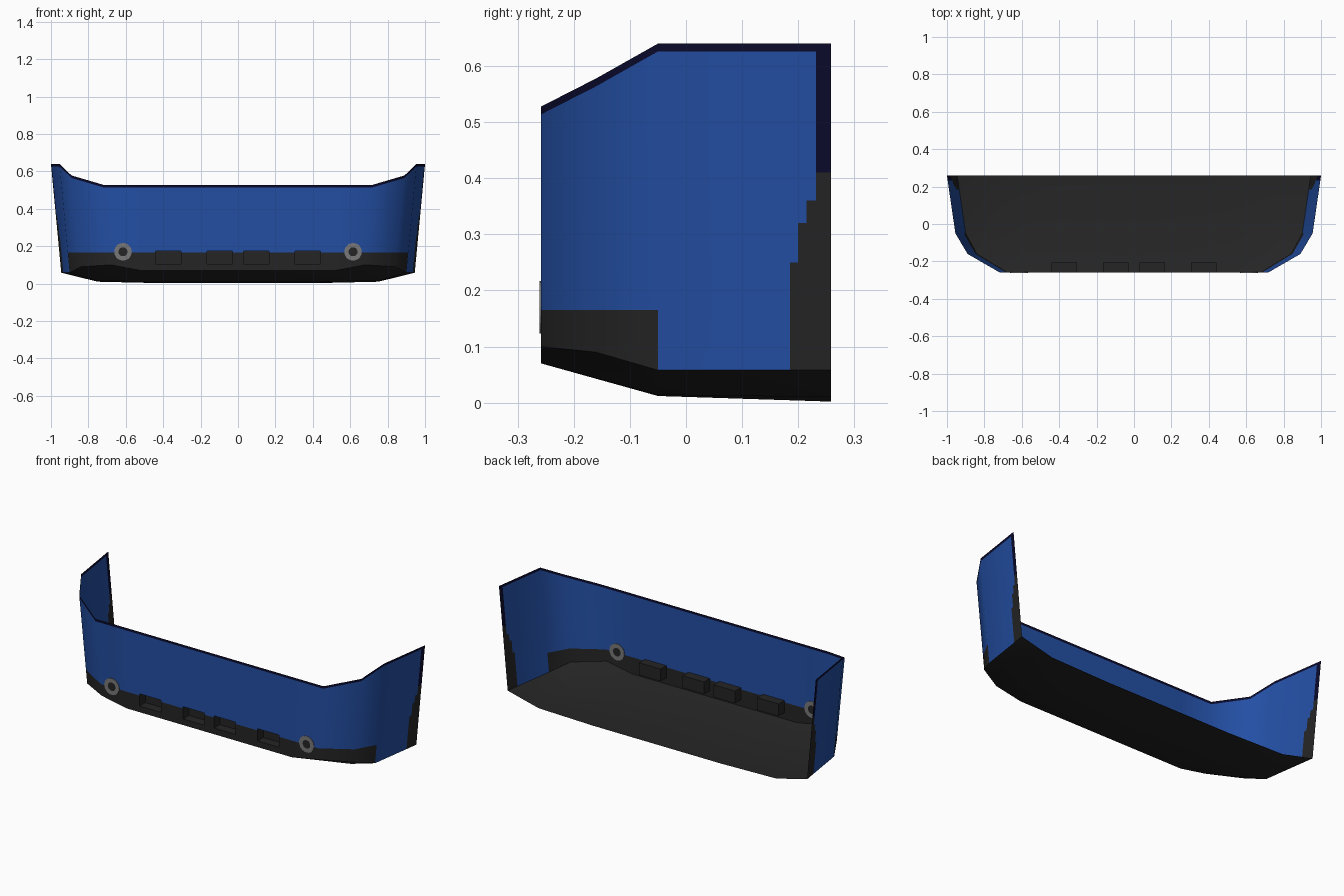
import bpy, bmesh, math
from mathutils import Matrix, Vector

cube = bpy.data.objects.get("Cube")
if cube:
    bpy.data.objects.remove(cube, do_unlink=True)


def material(name, rgb):
    m = bpy.data.materials.new(name)
    m.use_nodes = True
    m.diffuse_color = (*rgb, 1)
    node = m.node_tree.nodes["Principled BSDF"]
    node.inputs["Base Color"].default_value = (*rgb, 1)
    node.inputs["Roughness"].default_value = 0.7
    return m


BLUE = material("blue paint", (0.017, 0.078, 0.37))
DARK = material("dark plastic", (0.018, 0.018, 0.018))
NAVY = material("navy edge", (0.003, 0.003, 0.026))
GREY = material("grey trim", (0.19, 0.19, 0.19))


def finish(name, bm, mats, smooth=True):
    me = bpy.data.meshes.new(name)
    bm.to_mesh(me)
    bm.free()
    for m in mats:
        me.materials.append(m)
    ob = bpy.data.objects.new(name, me)
    bpy.context.collection.objects.link(ob)
    if smooth:
        bpy.ops.object.select_all(action='DESELECT')
        ob.select_set(True)
        bpy.context.view_layer.objects.active = ob
        bpy.ops.object.shade_smooth_by_angle(angle=math.radians(38))
    return ob


FRONT, BACK, MID = -0.258, 0.258, -0.05
RECESSES = ((0.03, 0.165), (0.305, 0.44))
REC_LOW, REC_HIGH, BAND = 0.105, 0.175, 0.165
ARCH = ((0.185, 0.25), (0.2, 0.32), (0.215, 0.36), (0.232, 0.41))

# Wall: columns of (bottom point, top point) from the centre to the rear end
columns = [(Vector((x, FRONT, 0.07)), Vector((x, FRONT, 0.528)))
           for x in (0, 0.03, 0.165, 0.305, 0.44, 0.52)]
corner = (Vector((0.68, FRONT, 0.1)), Vector((0.72, FRONT, 0.528)))
bend = (Vector((0.84, -0.16, 0.09)), Vector((0.89, -0.16, 0.578)))
side = (Vector((0.9, MID, 0.058)), Vector((0.955, MID, 0.64)))
rear = (Vector((0.945, BACK, 0.058)), Vector((1.0, BACK, 0.64)))
columns += [corner, bend, side]
for y, _ in ARCH:
    t = (y - MID) / (BACK - MID)
    columns.append(tuple(a.lerp(b, t) for a, b in zip(side, rear)))
columns.append(rear)


def column_points(low, high):
    levels = [REC_LOW, BAND, REC_HIGH] + [z for _, z in ARCH]
    levels = [low.z] + levels + [high.z - 0.014, high.z]
    return [low.lerp(high, (z - low.z) / (high.z - low.z)) for z in levels]


def wall_colour(c, row, last):
    if c.y < MID and c.z < BAND:
        return 1
    if any(c.y > y and c.z < z for y, z in ARCH):
        return 1
    if row == last or c.y > ARCH[-1][0]:
        return 2
    return 0


bm = bmesh.new()
for s in (1, -1):
    grid = [[bm.verts.new((s * p.x, p.y, p.z)) for p in column_points(*c)]
            for c in columns]
    last = len(grid[0]) - 2
    for a, b in zip(grid, grid[1:]):
        for r in range(last + 1):
            quad = [a[r], b[r], b[r + 1], a[r + 1]]
            f = bm.faces.new(quad if s > 0 else quad[::-1])
            c = f.calc_center_median()
            f.material_index = wall_colour(c, r, last)
            # openings for the recesses
            if REC_LOW < c.z < REC_HIGH and c.y < FRONT + 0.001 and any(
                    lo < abs(c.x) < hi for lo, hi in RECESSES):
                bm.faces.remove(f)
bmesh.ops.remove_doubles(bm, verts=bm.verts, dist=0.0001)
finish("bumper_wall", bm, [BLUE, DARK, NAVY])

# Recessed boxes, open at the front
for s, word in ((1, "left"), (-1, "right")):
    for (lo, hi), place in zip(RECESSES, ("inner", "outer")):
        bm = bmesh.new()
        depth = 0.052
        centre = Vector((s * (lo + hi) / 2, FRONT + depth / 2, (REC_LOW + REC_HIGH) / 2))
        size = Matrix.Diagonal((hi - lo, depth, REC_HIGH - REC_LOW, 1))
        bmesh.ops.create_cube(bm, size=1, matrix=Matrix.Translation(centre) @ size)
        bmesh.ops.delete(bm, geom=[f for f in bm.faces if f.normal.y < -0.9],
                         context='FACES_ONLY')
        finish(f"{word}_{place}_recess", bm, [DARK], smooth=False)

# Floor tray, rising to meet the wall
bm = bmesh.new()


def face(points, s):
    pts = [(s * x, y, z) for x, y, z in points]
    bm.faces.new([bm.verts.new(p) for p in (pts if s > 0 else pts[::-1])])


f0, f1 = (0, FRONT, 0.07), (0.52, FRONT, 0.07)
m0, m1, m2 = (0, MID, 0.012), (0.52, MID, 0.012), (0.75, MID, 0.014)
b0, b1, b2 = (0, BACK, 0.002), (0.4, BACK, 0.002), (0.75, BACK, 0.01)
c0, c1, c2, c3 = (tuple(p[0]) for p in (corner, bend, side, rear))
for s in (1, -1):
    for pts in ((f0, m0, m1, f1), (f1, m1, m2, c0), (c0, m2, c1), (c1, m2, c2),
                (m0, b0, b1, m1), (m1, b1, b2, m2), (m2, b2, c3, c2)):
        face(pts, s)
bmesh.ops.remove_doubles(bm, verts=bm.verts, dist=0.0001)
finish("floor_tray", bm, [DARK])

# Round lamps, showing on both sides of the wall
for s, word in ((1, "left"), (-1, "right")):
    bm = bmesh.new()
    place = Matrix.Translation((s * 0.615, FRONT, 0.17)) @ Matrix.Rotation(math.pi / 2, 4, 'X')
    bmesh.ops.create_cone(bm, cap_ends=True, segments=20, radius1=0.047,
                          radius2=0.047, depth=0.006, matrix=place)
    caps = [f for f in bm.faces if abs(f.normal.y) > 0.9]
    bmesh.ops.inset_individual(bm, faces=caps, thickness=0.023)
    for f in caps:
        f.material_index = 1
    finish(f"{word}_lamp_ring", bm, [GREY, DARK], smooth=False)
